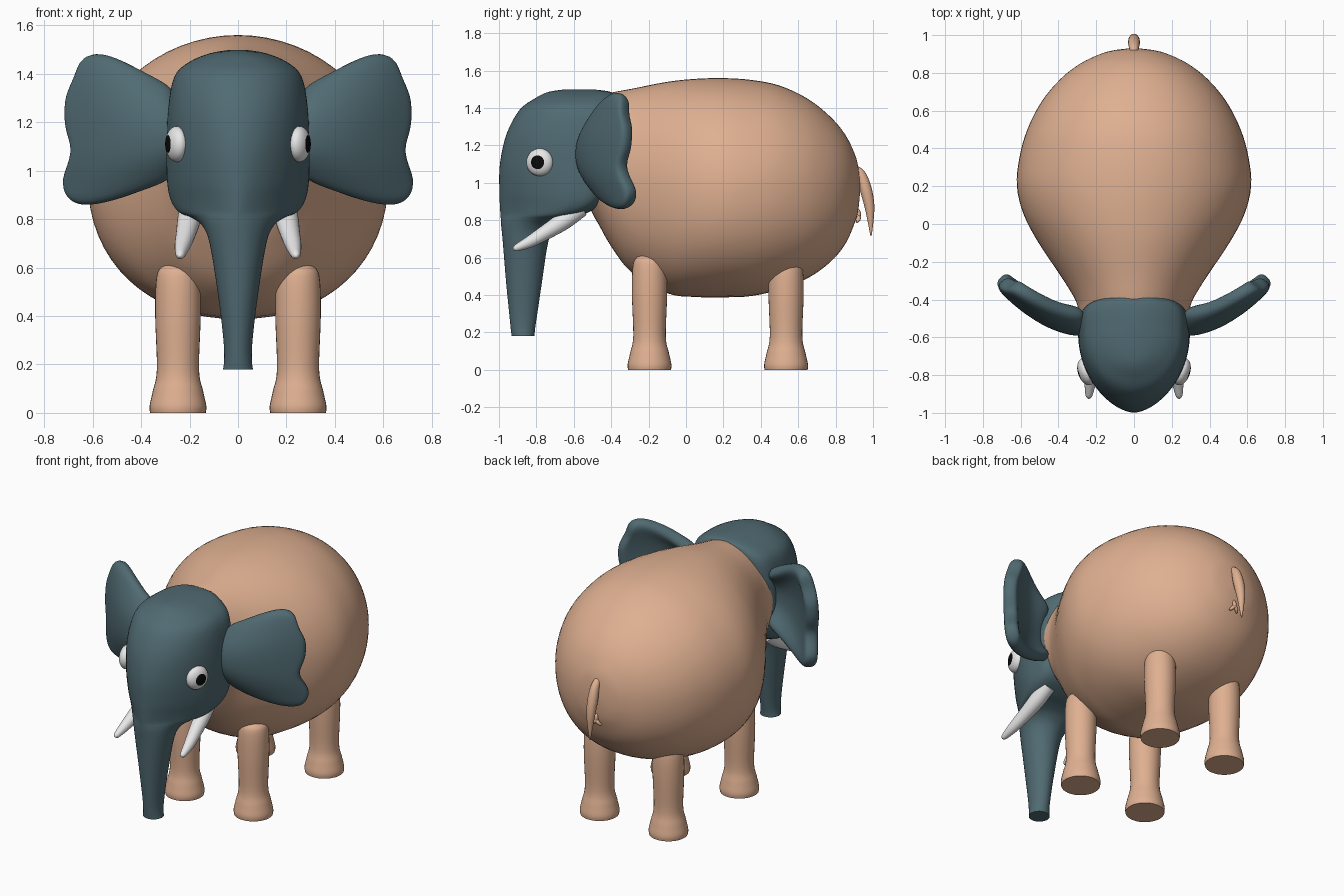
import bpy, bmesh, math
from mathutils import Vector, Matrix

if "Cube" in bpy.data.objects:
    bpy.data.objects.remove(bpy.data.objects["Cube"])


def material(name, col):
    m = bpy.data.materials.new(name)
    m.diffuse_color = (*col, 1)
    m.use_nodes = True
    m.node_tree.nodes["Principled BSDF"].inputs["Base Color"].default_value = m.diffuse_color
    return m


TAN = material("tan skin", (0.74, 0.435, 0.285))
TEAL = material("dark teal skin", (0.08, 0.145, 0.168))
WHITE = material("white", (0.8, 0.8, 0.8))
BLACK = material("black", (0.003, 0.003, 0.003))


def finish(name, bm, mats, angle=50, mirror=False, recalc=True):
    if recalc:
        bmesh.ops.recalc_face_normals(bm, faces=bm.faces)
    me = bpy.data.meshes.new(name)
    bm.to_mesh(me)
    bm.free()
    for m in mats:
        me.materials.append(m)
    for p in me.polygons:
        p.use_smooth = True
    me.set_sharp_from_angle(angle=math.radians(angle))
    ob = bpy.data.objects.new(name, me)
    bpy.context.collection.objects.link(ob)
    if mirror:
        ob.modifiers.new("mirror", 'MIRROR').use_axis[0] = True
    return ob


def resample(keys, n):
    """Smooth curve through the key tuples, n steps per span."""
    out = []
    for i in range(len(keys) - 1):
        p0, p1 = keys[max(i - 1, 0)], keys[i]
        p2, p3 = keys[i + 1], keys[min(i + 2, len(keys) - 1)]
        for k in range(n):
            t = k / n
            out.append([0.5 * (2 * b + (c - a) * t + (2 * a - 5 * b + 4 * c - d) * t * t
                               + (3 * b - a - 3 * c + d) * t ** 3)
                        for a, b, c, d in zip(p0, p1, p2, p3)])
    return out + [list(keys[-1])]


def loft(name, rings, mat, **kw):
    """Skin a list of point rings and cap both ends."""
    bm = bmesh.new()
    vs = [[bm.verts.new(p) for p in r] for r in rings]
    n = len(vs[0])
    for a, b in zip(vs, vs[1:]):
        for i in range(n):
            j = (i + 1) % n
            bm.faces.new((a[i], a[j], b[j], b[i]))
    bm.faces.new(vs[0])
    bm.faces.new(vs[-1])
    return finish(name, bm, [mat], **kw)


def tube(name, keys, mat, n=5, seg=20, **kw):
    """Round tube along (x, y, z, radius) keys."""
    pts = resample(keys, n)
    rings = []
    for i, p in enumerate(pts):
        d = Vector(pts[min(i + 1, len(pts) - 1)][:3]) - Vector(pts[max(i - 1, 0)][:3])
        side = d.cross(Vector((1, 0, 0))).normalized()
        other = d.cross(side).normalized()
        rings.append([Vector(p[:3]) + max(p[3], 0.001) *
                      (math.cos(a) * side + math.sin(a) * other)
                      for a in (2 * math.pi * k / seg for k in range(seg))])
    return loft(name, rings, mat, **kw)


ANGLES = [2 * math.pi * k / 64 for k in range(64)]


def power(value, e):
    return math.copysign(abs(value) ** e, value)


# Body: rounded sections along y (y, top, bottom, half width), fuller in the lower half
body = [(-.54, 1.2, .99, .12), (-.53, 1.33, .91, .22), (-.50, 1.42, .835, .278),
        (-.46, 1.46, .765, .292),
        (-.40, 1.482, .66, .312), (-.29, 1.503, .52, .378), (-.1, 1.54, .41, .505),
        (.05, 1.556, .39, .584), (.2, 1.56, .388, .62), (.35, 1.55, .395, .607),
        (.5, 1.52, .43, .565), (.65, 1.45, .49, .488), (.77, 1.355, .575, .387),
        (.85, 1.26, .67, .283), (.9, 1.16, .78, .178), (.92, 1.09, .85, .105),
        (.93, 1.0, .94, .025)]
rings = []
for y, t, b, w in resample(body, 4):
    ring = []
    for a in ANGLES:
        c, s = math.cos(a), math.sin(a)
        e = .92 if s < 0 else 1
        ring.append((w * power(c, e), y, (t + b) / 2 + (t - b) / 2 * power(s, e)))
    rings.append(ring)
loft("body", rings, TAN)

# Head and trunk: sections along z
# (z, front, middle, back, half width, front pointedness, back squareness)
head = [(.18, -.932, -.87, -.81, .062, 1, 1), (.22, -.937, -.872, -.807, .057, 1, 1),
        (.30, -.945, -.87, -.795, .06, 1, 1), (.47, -.962, -.867, -.77, .08, 1, 1),
        (.69, -.98, -.855, -.735, .115, 1, 1), (.77, -.988, -.82, -.69, .145, 1.1, .9),
        (.805, -.99, -.75, -.63, .19, 1.22, .75), (.83, -.992, -.68, -.55, .245, 1.36, .65),
        (.88, -.995, -.62, -.46, .278, 1.32, .55), (.96, -.998, -.6, -.42, .293, 1.22, .5),
        (1.1, -.995, -.6, -.40, .295, 1.12, .5), (1.26, -.96, -.6, -.39, .288, 1.03, .5),
        (1.39, -.89, -.59, -.385, .262, 1, .5), (1.45, -.81, -.58, -.385, .2, 1, .5),
        (1.485, -.74, -.57, -.40, .115, 1, .5), (1.498, -.66, -.56, -.48, .04, 1, .7)]
rings = []
for z, yf, yc, yb, w, q, p in resample(head, 4):
    ring = []
    for a in ANGLES:
        c, s = math.cos(a), math.sin(a)
        e = q if s < 0 else p
        reach = yf - yc if s < 0 else yb - yc
        ring.append((w * power(c, e), yc + reach * abs(s) ** e, z))
    rings.append(ring)
loft("head_and_trunk", rings, TEAL)

# Ears: cupped sheets with a wavy outer edge
tops = [1.355, 1.41, 1.465, 1.502, 1.495, 1.45]
bottoms = [.955, .908, .87, .845, .848, .88]
outer = [.715, .75, .72, .70, .73, .735, .73, .69, .67]
bm = bmesh.new()
grid = []
for u, t, b in zip((0, .25, .5, .75, .92, 1), tops, bottoms):
    col = []
    for j, xo in enumerate(outer):
        v = j / 8
        x = .25 + u * (xo - .25)
        fade = .8 if v < .5 else .5
        cup = .12 * (1 - fade * u * u) * abs(2 * v - 1) ** 2.3
        y = -.603 + 1.15 * (x - .25) ** 2 + cup
        col.append(bm.verts.new((x, y, b + v * (t - b))))
    grid.append(col)
for a, b in zip(grid, grid[1:]):
    for j in range(8):
        bm.faces.new((a[j], b[j], b[j + 1], a[j + 1]))
ears = finish("ears", bm, [TEAL], angle=180, recalc=False)
sol = ears.modifiers.new("thickness", 'SOLIDIFY')
sol.thickness, sol.offset = .085, -1
sub = ears.modifiers.new("smooth", 'SUBSURF')
sub.levels = sub.render_levels = 2
ears.modifiers.new("mirror", 'MIRROR').use_axis[0] = True

# Eyes: flattened balls, pupil is the cap around the outer pole
for s, side in ((1, "right"), (-1, "left")):
    bm = bmesh.new()
    bmesh.ops.create_uvsphere(bm, u_segments=32, v_segments=24, radius=1)
    for f in bm.faces:
        f.material_index = 1 if f.calc_center_median().z > math.cos(math.radians(30)) else 0
    bm.transform(Matrix.Translation((s * .253, -.782, 1.11))
                 @ Matrix.Rotation(-s * math.radians(18), 4, 'Z')
                 @ Matrix.Diagonal((.044, .074, .074, 1))
                 @ Matrix.Rotation(s * math.pi / 2, 4, 'Y'))
    finish("eye_" + side, bm, [WHITE, BLACK], angle=180)

# Tusks
tube("tusks", [(.19, -.56, .865, .046), (.202, -.65, .80, .048), (.215, -.74, .742, .041),
               (.23, -.83, .688, .032), (.238, -.90, .655, .02), (.24, -.918, .648, .012),
               (.241, -.925, .645, .002)], WHITE, mirror=True)

# Legs with flared feet
for name, y, top in (("front_legs", -.195, .60), ("back_legs", .535, .58)):
    tube(name, [(.248, y, 0, .115), (.248, y, .03, .117), (.248, y, .09, .104),
                (.248, y, .18, .087), (.248, y, .40, .094), (.248, y, top - .05, .09),
                (.248, y, top, .07), (.248, y, top + .025, .02)],
         TAN, seg=32, mirror=True)

# Tail and the small forked tuft beside it
tube("tail", [(0, .90, 1.08, .018), (0, .935, 1.045, .026), (0, .96, .97, .032),
              (0, .98, .88, .027), (0, .987, .79, .015), (0, .989, .715, .003)], TAN, seg=16)
for i, (x, z) in enumerate(((0, .865), (.028, .79), (-.028, .79))):
    tube("tail_tuft_%d" % (i + 1), [(0, .922, .82, .012), (x / 2, .923, (z + .82) / 2, .011),
                                    (x, .912, z, .006)], TAN, n=3, seg=10)
